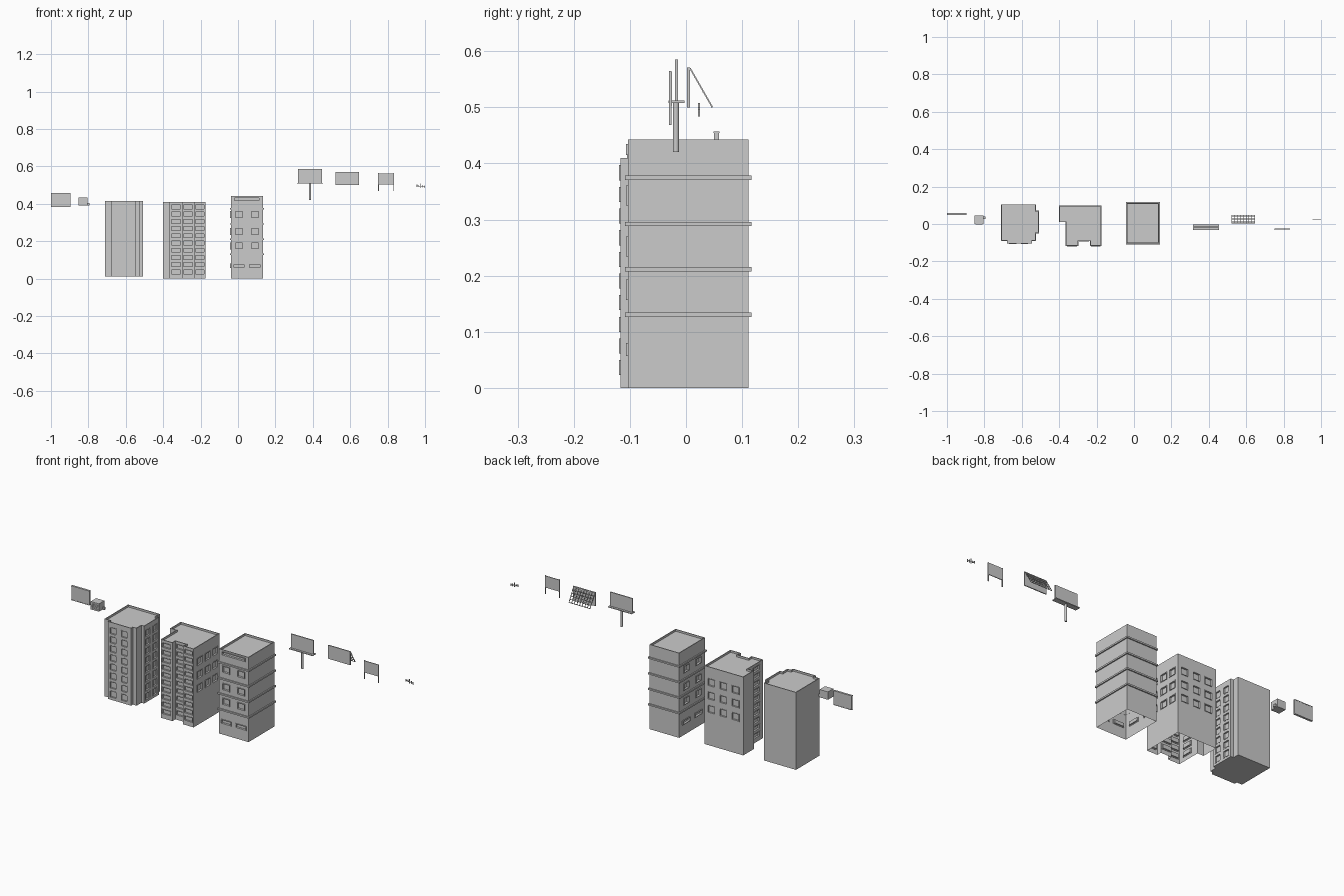
import bpy, bmesh, math
from mathutils import Vector, Matrix

if "Cube" in bpy.data.objects:
    bpy.data.objects.remove(bpy.data.objects["Cube"])


def add_box(bm, lo, hi):
    lo, hi = Vector(lo), Vector(hi)
    m = Matrix.Translation((lo + hi) / 2) @ Matrix.Diagonal((*(hi - lo), 1))
    bmesh.ops.create_cube(bm, size=1, matrix=m)


def add_bar(bm, a, b, t):
    a, b = Vector(a), Vector(b)
    d = b - a
    m = Matrix.Translation((a + b) / 2) @ d.to_track_quat('Z', 'X').to_matrix().to_4x4()
    bmesh.ops.create_cube(bm, size=1, matrix=m @ Matrix.Diagonal((t, t, d.length, 1)))


def finish(bm, name):
    me = bpy.data.meshes.new(name)
    bm.to_mesh(me)
    bm.free()
    ob = bpy.data.objects.new(name, me)
    bpy.context.scene.collection.objects.link(ob)
    return ob


def boxes(name, items):
    bm = bmesh.new()
    for lo, hi in items:
        add_box(bm, lo, hi)
    return finish(bm, name)


def face_box(bm, axis, sign, pos, u0, u1, z0, z1, inner, outer):
    # Box lying on a wall: u runs along the wall, inner/outer are depths
    d = sorted((pos - sign * inner, pos + sign * outer))
    if axis == 'y':
        add_box(bm, (u0, d[0], z0), (u1, d[1], z1))
    else:
        add_box(bm, (d[0], u0, z0), (d[1], u1, z1))


def building(name, plan, z0, z1, windows, frame_out, open_bottom):
    # Extruded plan with a parapet around a sunken roof
    bm = bmesh.new()
    base = bm.faces.new([bm.verts.new((x, y, z0)) for x, y in plan])
    ext = bmesh.ops.extrude_face_region(bm, geom=[base], use_keep_orig=True)
    bmesh.ops.translate(bm, vec=(0, 0, z1 - z0),
                        verts=[g for g in ext['geom'] if isinstance(g, bmesh.types.BMVert)])
    bmesh.ops.recalc_face_normals(bm, faces=bm.faces[:])
    top = max(bm.faces, key=lambda f: f.calc_center_median().z)
    bmesh.ops.inset_individual(bm, faces=[top], thickness=0.006)
    roof = bmesh.ops.extrude_discrete_faces(bm, faces=[top])['faces'][0]
    bmesh.ops.translate(bm, vec=(0, 0, -0.01), verts=roof.verts[:])
    ob = finish(bm, name)

    # Window recesses and raised frames
    cut, frames = bmesh.new(), bmesh.new()
    t = 0.003
    for axis, sign, pos, u, z, w, h in windows:
        u0, u1, a, b = u - w / 2, u + w / 2, z - h / 2, z + h / 2
        face_box(cut, axis, sign, pos, u0, u1, a, b, 0.007, 0.01)
        for r in ((u0 - t, u1 + t, a - t, a), (u0 - t, u1 + t, b, b + t),
                  (u0 - t, u0, a, b), (u1, u1 + t, a, b)):
            face_box(frames, axis, sign, pos, *r, 0.002, frame_out)
    cutter = finish(cut, name + "_window_cutter")
    cutter.hide_render = True
    mod = ob.modifiers.new("windows", 'BOOLEAN')
    mod.object, mod.operation, mod.solver = cutter, 'DIFFERENCE', 'EXACT'
    dg = bpy.context.evaluated_depsgraph_get()
    me = bpy.data.meshes.new_from_object(ob.evaluated_get(dg))
    ob.modifiers.clear()
    ob.data = me
    bpy.data.objects.remove(cutter)
    if open_bottom:
        bm = bmesh.new()
        bm.from_mesh(me)
        low = [f for f in bm.faces if all(abs(v.co.z - z0) < 1e-4 for v in f.verts)]
        bmesh.ops.delete(bm, geom=low, context='FACES')
        bm.to_mesh(me)
        bm.free()
    finish(frames, name + "_window_frames")


# Stepped tower
plan = [(-.71, -.09), (-.68, -.09), (-.68, -.105), (-.545, -.105), (-.545, -.09),
        (-.524, -.09), (-.524, -.05), (-.508, -.05), (-.508, .072), (-.524, .072),
        (-.524, .105), (-.71, .105)]
wins = []
for i in range(8):
    z = 0.04 + i * 0.0473
    wins += [('y', -1, -.105, u, z, .033, .031) for u in (-.649, -.585)]
    wins += [('x', 1, -.508, u, z, .033, .031) for u in (-.018, .04)]
building("stepped_tower", plan, 0.01, 0.415, wins, 0.001, False)

# Apartment block with a recessed centre bay
plan = [(-.40, .01), (-.365, .01), (-.365, -.117), (-.298, -.117), (-.298, -.092),
        (-.235, -.092), (-.235, -.117), (-.175, -.117), (-.175, .098), (-.40, .098)]
wins = []
for i in range(10):
    z = 0.036 + i * 0.0386
    wins += [('y', -1, -.117, -.3315, z, .048, .021), ('y', -1, -.092, -.2665, z, .048, .021),
             ('y', -1, -.117, -.205, z, .045, .021), ('x', -1, -.365, -.06, z, .05, .021)]
for z in (.33, .26, .19):
    wins += [('y', 1, .098, u, z, .038, .034) for u in (-.355, -.285, -.215)]
    wins += [('x', 1, -.175, u, z, .038, .034) for u in (-.065, .0, .06)]
building("apartment_block", plan, 0, 0.41, wins, 0.002, True)

# Banded office block
plan = [(-.038, -.103), (.133, -.103), (.133, .111), (-.038, .111)]
wins = [('y', -1, -.103, .0475, .425, .13, .014)]
for z, w, h in ((.068, .055, .017), (.175, .038, .03), (.252, .038, .03), (.343, .038, .03)):
    wins += [('y', -1, -.103, u, z, w, h) for u in (.005, .09)]
    wins += [('x', -1, -.038, u, z, w, h) for u in (-.045, .055)]
building("office_block", plan, 0, 0.443, wins, 0.004, True)
bands = []
for z in (.13, .211, .292, .374):
    a, b = z - .004, z + .004
    bands += [((-.044, -.109, a), (.139, -.1025, b)), ((-.044, .1105, a), (.139, .117, b)),
              ((-.044, -.1025, a), (-.0375, .1105, b)), ((.1325, -.1025, a), (.139, .1105, b))]
boxes("office_floor_bands", bands)

# Flat sign panel with a thin border
boxes("wall_sign", [((-1, .05, .382), (-.895, .059, .457))])
boxes("wall_sign_border", [((-1, .049, z), (-.895, .06, z + .003)) for z in (.382, .454)])

# Air conditioning unit with a side pipe box
boxes("air_unit", [((-.853, 0, .392), (-.805, .045, .433)),
                   ((-.805, .028, .392), (-.794, .04, .405))])
boxes("air_unit_grille", [((-.848, -.002, .398 + i * .006), (-.81, .001, .401 + i * .006))
                          for i in range(5)])

# Billboard on a single pole
bm = bmesh.new()
bmesh.ops.create_cone(bm, cap_ends=True, segments=12, radius1=.0055, radius2=.0055, depth=.09,
                      matrix=Matrix.Translation((.385, -.018, .465)))
finish(bm, "pole_billboard_pole")
boxes("pole_billboard_panel", [((.32, -.02, .511), (.45, -.0145, .585))])
boxes("pole_billboard_walkway", [((.316, -.031, .508), (.454, -.003, .512))])

# Rooftop billboard leaning on a lattice
boxes("lattice_billboard_panel", [((.52, .002, .5), (.648, .007, .571))])
bm = bmesh.new()
for i in range(9):
    x = .523 + i * .01525
    add_bar(bm, (x, .007, .57), (x, .047, .5), .0025)
for i in range(6):
    k = i / 5
    y, z = .008 + .038 * k, .568 - .067 * k
    add_bar(bm, (.521, y, z), (.647, y, z), .0025)
finish(bm, "lattice_billboard_frame")

# Billboard on two legs
boxes("leg_billboard_panel", [((.75, -.029, .502), (.834, -.025, .563))])
boxes("leg_billboard_legs", [((x, -.030, .468), (x + .004, -.026, .565)) for x in (.749, .831)])

# Small aerial cluster
bm = bmesh.new()
for x, a, b in ((.957, .491, .503), (.967, .49, .501), (.977, .485, .508),
                (.987, .486, .5), (.998, .484, .497)):
    add_bar(bm, (x, .023, a), (x, .023, b), .0035)
add_bar(bm, (.955, .023, .496), (1, .023, .491), .0028)
finish(bm, "aerial")
